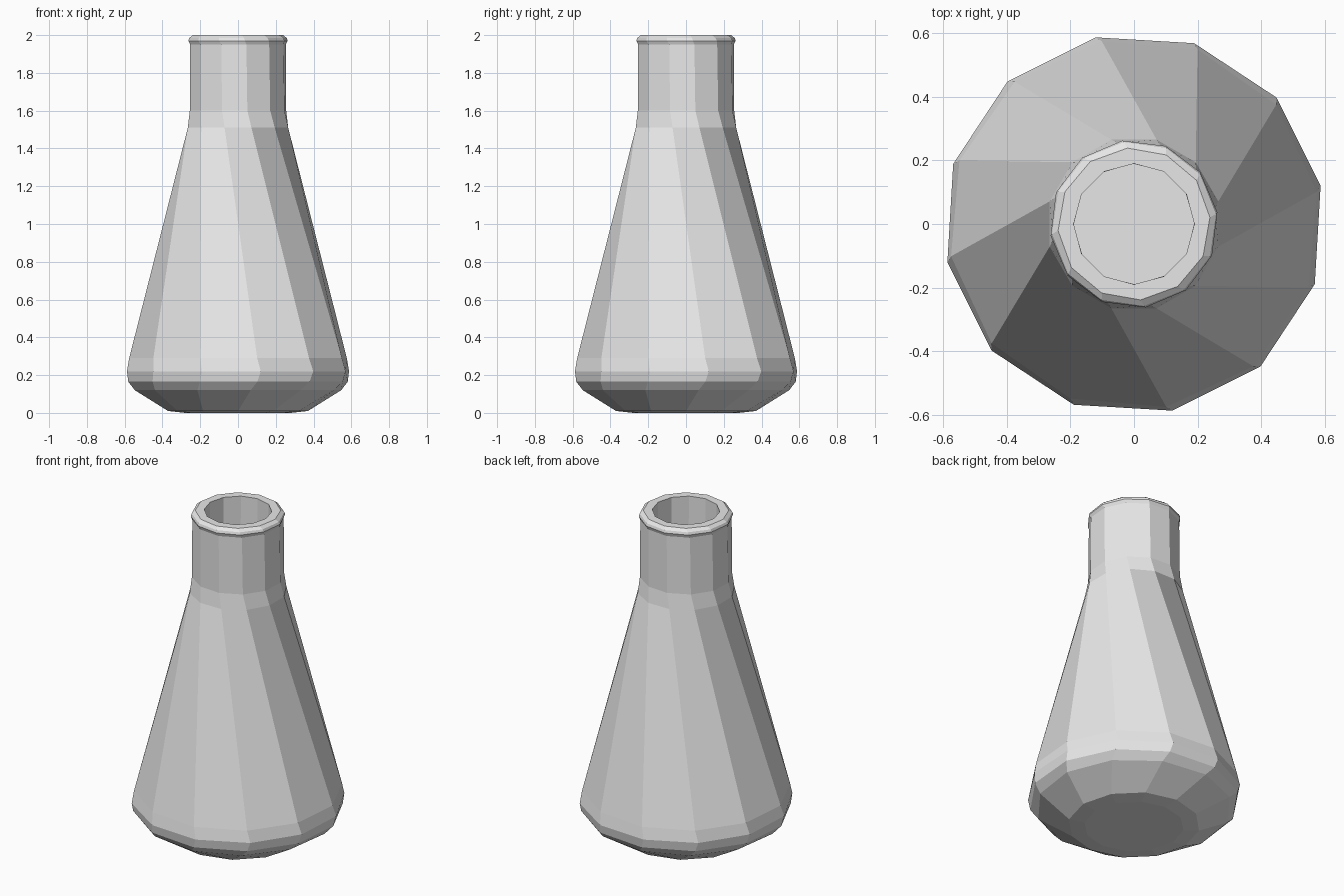
import bpy
import bmesh
from math import cos, sin, radians

SIDES = 12

cube = bpy.data.objects.get("Cube")
if cube:
    bpy.data.objects.remove(cube, do_unlink=True)

# Single pale grey
grey = bpy.data.materials.new("pale_grey")
grey.use_nodes = True
colour = (0.8, 0.8, 0.8, 1.0)
grey.diffuse_color = colour
grey.node_tree.nodes["Principled BSDF"].inputs["Base Color"].default_value = colour

# Profile rings: radius, height, twist in degrees
outer_wall = [
    (0.28, 0.0, -1), (0.37, 0.01, 0), (0.55, 0.12, 7), (0.59, 0.165, 10),
    (0.60, 0.22, 11.6), (0.585, 0.29, 10), (0.275, 1.51, -15),
    (0.26, 1.6, -19), (0.257, 1.95, -20),
]
rim = [(0.265, 1.97, -22), (0.26, 1.985, -23), (0.24, 2.0, -25), (0.19, 2.0, -30)]
inner_wall = [
    (0.19, 1.6, -29), (0.215, 1.5, -20), (0.53, 0.28, 8),
    (0.53, 0.2, 10), (0.48, 0.13, 7), (0.33, 0.06, 0),
]


def ring(bm, radius, height, twist):
    angles = [radians(twist + 360 * i / SIDES) for i in range(SIDES)]
    return [bm.verts.new((radius * cos(a), radius * sin(a), height)) for a in angles]


def bridge(bm, low, high):
    # Start each quad so that it splits along its shorter diagonal
    for i in range(SIDES):
        j = (i + 1) % SIDES
        quad = [low[i], low[j], high[j], high[i]]
        if (quad[1].co - quad[3].co).length < (quad[0].co - quad[2].co).length:
            quad = quad[1:] + quad[:1]
        bm.faces.new(quad)


# Hollow conical flask: outside, over the lip, down to the inner floor
bm = bmesh.new()
rings = [ring(bm, *row) for row in outer_wall + rim + inner_wall]
for low, high in zip(rings, rings[1:]):
    bridge(bm, low, high)
bm.faces.new(rings[0][::-1])
bm.faces.new(rings[-1])

mesh = bpy.data.meshes.new("flask")
bm.to_mesh(mesh)
bm.free()
mesh.materials.append(grey)
flask = bpy.data.objects.new("flask", mesh)
bpy.context.collection.objects.link(flask)
